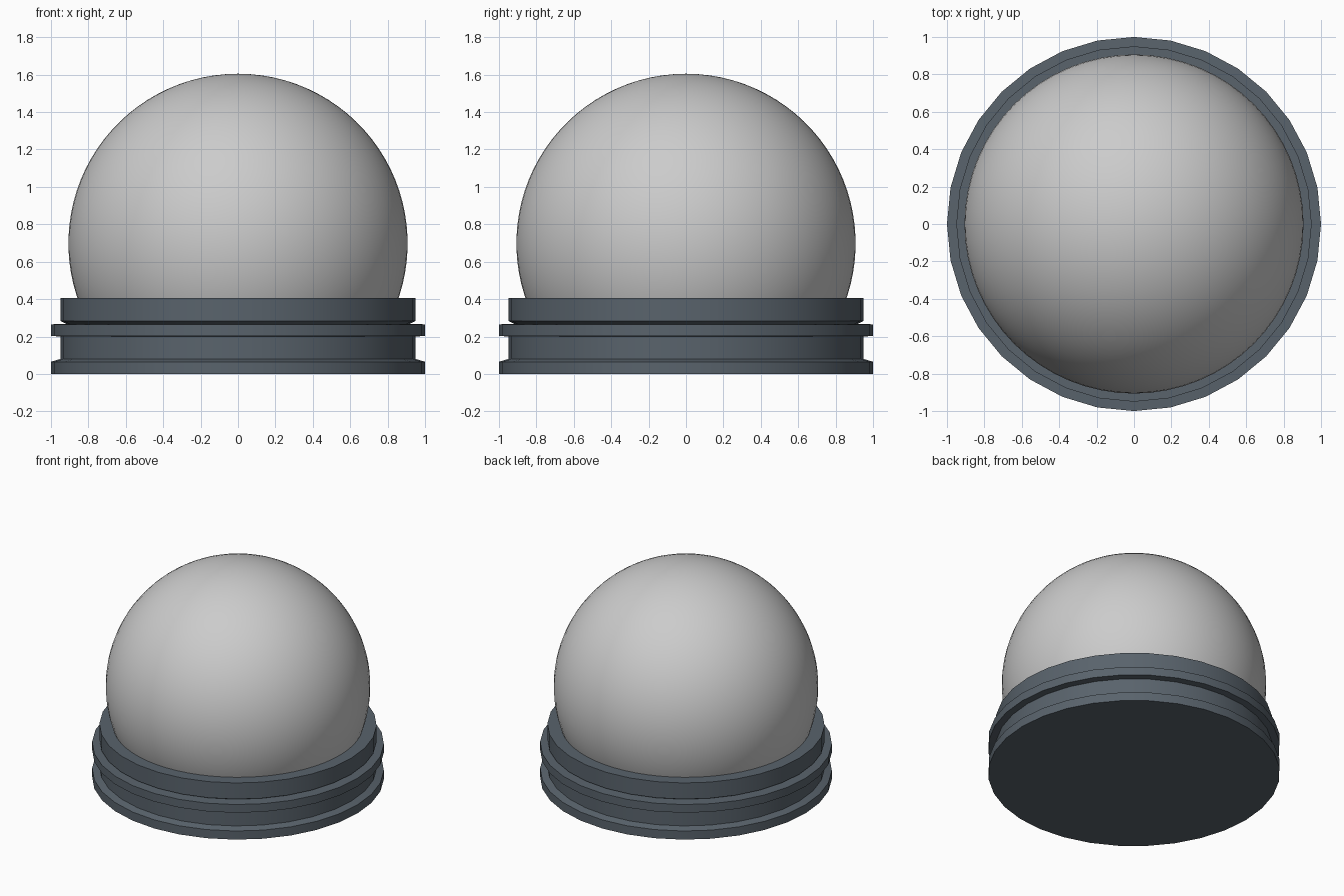
import bpy, math

if "Cube" in bpy.data.objects:
    bpy.data.objects.remove(bpy.data.objects["Cube"])

SLATE = bpy.data.materials.new("dark_slate")
SLATE.diffuse_color = (0.10, 0.125, 0.15, 1)
SLATE.use_nodes = True
SLATE.node_tree.nodes["Principled BSDF"].inputs["Base Color"].default_value = SLATE.diffuse_color


def lathe(name, profile, sides, smooth_angle, material=None):
    """Revolve (radius, z) points about z; a radius of 0 becomes a pole."""
    verts, rings, faces = [], [], []
    for r, z in profile:
        start = len(verts)
        if r < 1e-6:
            verts.append((0, 0, z))
            rings.append([start] * sides)
        else:
            for i in range(sides):
                a = 2 * math.pi * i / sides
                verts.append((r * math.cos(a), r * math.sin(a), z))
            rings.append(list(range(start, start + sides)))
    for low, high in zip(rings, rings[1:]):
        for i in range(sides):
            j = (i + 1) % sides
            faces.append(tuple(dict.fromkeys((low[i], low[j], high[j], high[i]))))
    # close open ends with a single cap
    if profile[0][0] > 1e-6:
        faces.append(tuple(reversed(rings[0])))
    if profile[-1][0] > 1e-6:
        faces.append(tuple(rings[-1]))
    mesh = bpy.data.meshes.new(name)
    mesh.from_pydata(verts, [], faces)
    if material:
        mesh.materials.append(material)
    obj = bpy.data.objects.new(name, mesh)
    bpy.context.collection.objects.link(obj)
    bpy.ops.object.select_all(action='DESELECT')
    obj.select_set(True)
    bpy.context.view_layer.objects.active = obj
    bpy.ops.object.shade_smooth_by_angle(angle=math.radians(smooth_angle))
    return obj


# Stepped base: foot flange, waist, middle ring, collar
lathe("base", [
    (1.00, 0.00), (1.00, 0.065), (0.95, 0.08),
    (0.95, 0.20), (1.00, 0.203), (1.00, 0.265),
    (0.92, 0.268), (0.95, 0.283), (0.95, 0.405),
], 32, 35, SLATE)

# Globe: sphere cut off inside the collar
R, CZ, STEPS = 0.907, 0.698, 28
start = math.asin((0.36 - CZ) / R)
dome = []
for k in range(STEPS + 1):
    a = start + (math.pi / 2 - start) * k / STEPS
    dome.append((R * math.cos(a), CZ + R * math.sin(a)))
lathe("globe", dome, 64, 60)
